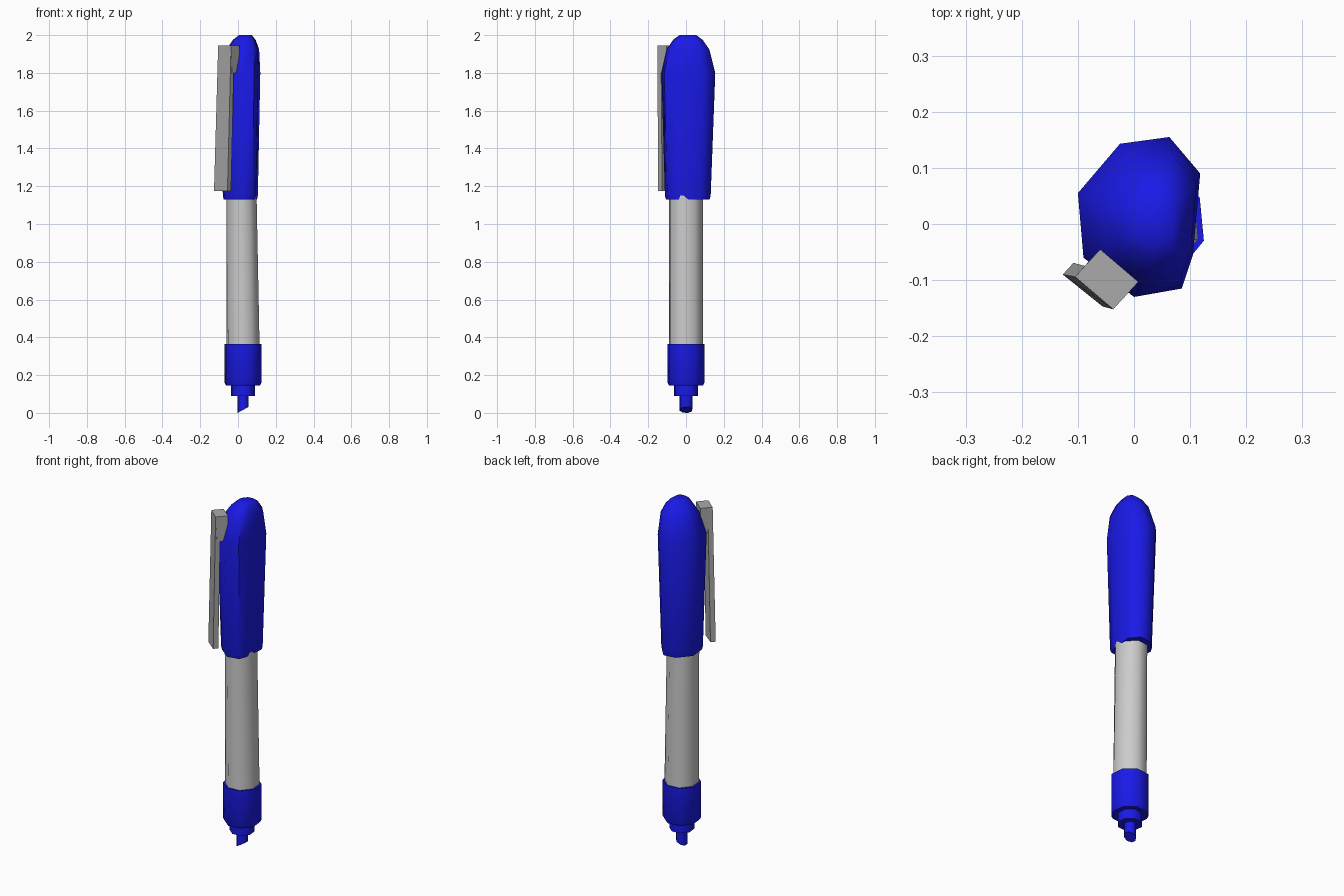
import bpy, bmesh
from math import cos, sin, radians

if "Cube" in bpy.data.objects:
    bpy.data.objects.remove(bpy.data.objects["Cube"])


def material(name, rgb):
    mat = bpy.data.materials.new(name)
    mat.diffuse_color = (*rgb, 1)
    mat.use_nodes = True
    mat.node_tree.nodes["Principled BSDF"].inputs["Base Color"].default_value = mat.diffuse_color
    return mat


BLUE = material("blue_plastic", (0.01, 0.01, 0.8))
GREY = material("dark_grey", (0.4, 0.4, 0.4))


def octagon(rx, ry=None):
    """Eight-sided outline, slightly turned about the pen axis."""
    ry = ry or rx
    return [(rx * cos(radians(a)), ry * sin(radians(a))) for a in range(-17, 343, 45)]


def loft(name, rings, mat=None):
    """Skin a stack of equal-sized point rings and close both ends."""
    bm = bmesh.new()
    loops = [[bm.verts.new(p) for p in ring] for ring in rings]
    n = len(loops[0])
    for low, high in zip(loops, loops[1:]):
        for i in range(n):
            j = (i + 1) % n
            bm.faces.new((low[i], low[j], high[j], high[i]))
    bm.faces.new(loops[0][::-1])
    bm.faces.new(loops[-1])
    bmesh.ops.recalc_face_normals(bm, faces=bm.faces)
    mesh = bpy.data.meshes.new(name)
    bm.to_mesh(mesh)
    bm.free()
    obj = bpy.data.objects.new(name, mesh)
    bpy.context.collection.objects.link(obj)
    if mat:
        mesh.materials.append(mat)
    bpy.ops.object.select_all(action='DESELECT')
    obj.select_set(True)
    bpy.context.view_layer.objects.active = obj
    bpy.ops.object.shade_smooth_by_angle(angle=radians(60))
    return obj


def ring(outline, z, cx, cy=0, scale=1, slant=0):
    return [(cx + x * scale, cy + y * scale, z + slant * x) for x, y in outline]


CX = 0.027

# Slanted writing tip
loft("nib", [ring(octagon(0.03, 0.035), 0.0158, CX, slant=0.55),
             ring(octagon(0.03, 0.035), 0.10, CX)], BLUE)

# Stepped holder above the tip
loft("nib_holder", [ring(octagon(0.066), 0.09, CX),
                    ring(octagon(0.066), 0.155, CX)], BLUE)

# Grip collar with a small lower chamfer
loft("collar", [ring(octagon(0.094), 0.145, CX),
                ring(octagon(0.102), 0.16, CX),
                ring(octagon(0.102), 0.365, CX)], BLUE)

# Barrel, narrowing a little towards the cap
loft("barrel", [ring(octagon(0.091, 0.093), 0.36, CX),
                ring(octagon(0.083, 0.093), 1.15, 0.019)])

# Cap: uneven octagon, widest near the top, with a rounded end
cap_outline = [(0.106, 0.077), (0.051, 0.142), (-0.037, 0.130), (-0.112, 0.042),
               (-0.102, -0.073), (-0.012, -0.143), (0.073, -0.128), (0.093, -0.068)]
cap_rings = [(1.13, 0.015, 0.010, 0.81), (1.15, 0.015, 0.010, 0.85),
             (1.80, 0.012, 0.013, 1.00), (1.925, 0.028, 0.011, 0.79),
             (1.975, 0.035, 0.010, 0.55), (2.00, 0.040, 0.010, 0.31)]
loft("cap", [ring(cap_outline, z, x, y, s) for z, x, y, s in cap_rings], BLUE)


def clip_section(z, left, right, depth):
    """Rectangle whose outer edge runs left to right, thickened towards the cap."""
    dx, dy = 0.68 * depth, 0.74 * depth
    return [(*left, z), (*right, z), (right[0] + dx, right[1] + dy, z),
            (left[0] + dx, left[1] + dy, z)]


# Pocket clip blade leaning outwards
top_left, top_right = (-0.105, -0.094), (-0.037, -0.152)
loft("clip_blade", [clip_section(1.175, (-0.127, -0.090), (-0.056, -0.147), 0.028),
                    clip_section(1.945, top_left, top_right, 0.026)], GREY)

# Wedge joining the clip to the cap
loft("clip_mount", [clip_section(1.80, (-0.100, -0.088), (-0.032, -0.146), 0.056),
                    clip_section(1.945, top_left, top_right, 0.066)], GREY)
